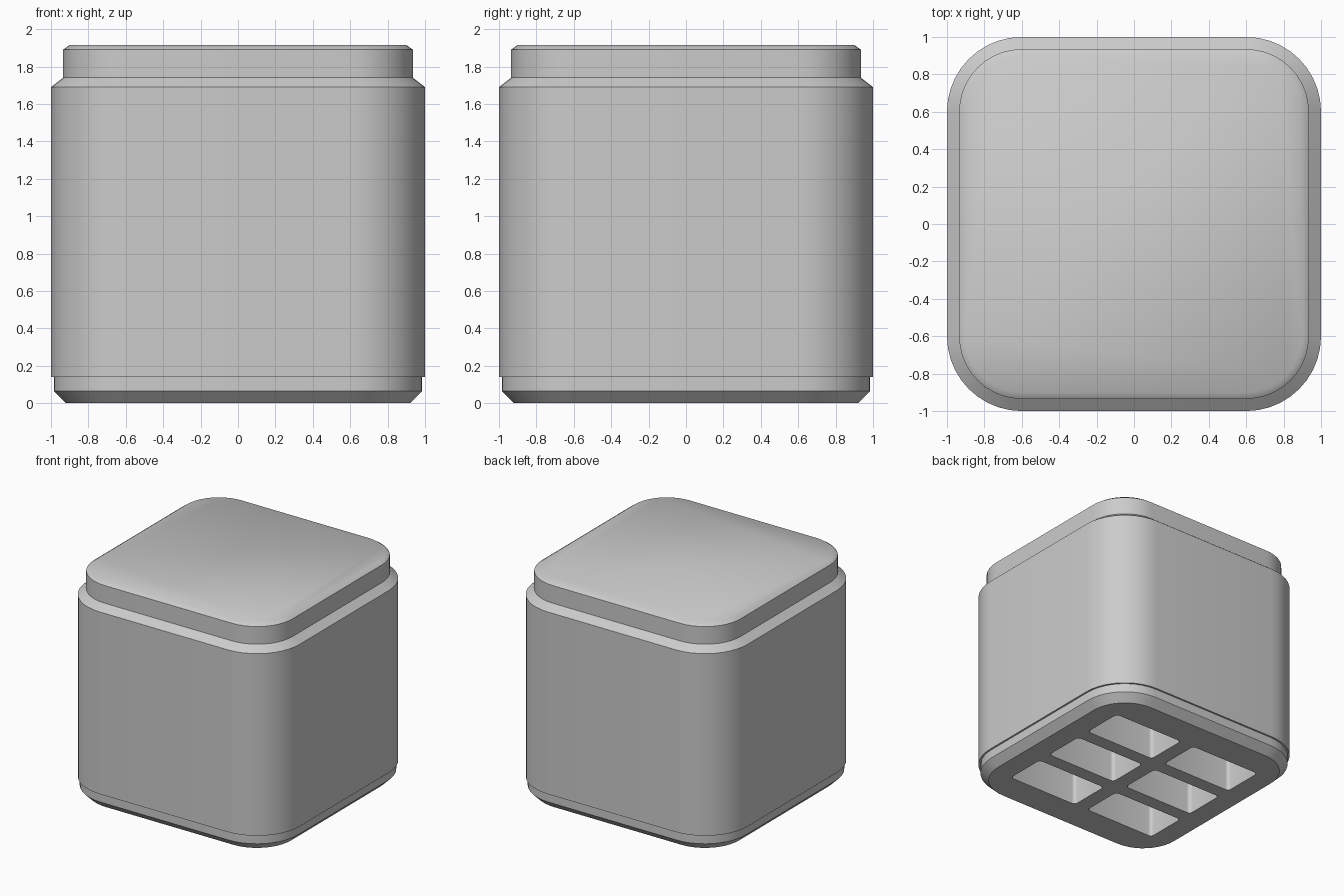
import bpy, bmesh
from math import cos, sin, pi, radians

if "Cube" in bpy.data.objects:
    bpy.data.objects.remove(bpy.data.objects["Cube"], do_unlink=True)

grey = bpy.data.materials.new("light grey")
grey.use_nodes = True
colour = (0.6, 0.6, 0.6, 1)
grey.diffuse_color = colour
grey.node_tree.nodes["Principled BSDF"].inputs["Base Color"].default_value = colour


def rounded_rect(half_x, half_y, radius, steps):
    """Outline of a rectangle with rounded corners, counter-clockwise."""
    points = []
    for corner, (sx, sy) in enumerate([(1, 1), (-1, 1), (-1, -1), (1, -1)]):
        for i in range(steps + 1):
            a = (corner + i / steps) * pi / 2
            points.append((sx * (half_x - radius) + radius * cos(a),
                           sy * (half_y - radius) + radius * sin(a)))
    return points


def loft(bm, sections):
    """Closed solid through a stack of (outline, height) sections."""
    rings = [[bm.verts.new((x, y, z)) for x, y in outline] for outline, z in sections]
    for low, high in zip(rings, rings[1:]):
        for i in range(len(low)):
            j = (i + 1) % len(low)
            bm.faces.new((low[i], low[j], high[j], high[i]))
    bm.faces.new(rings[0][::-1])
    bm.faces.new(rings[-1])


def make_object(name, bm):
    mesh = bpy.data.meshes.new(name)
    bm.to_mesh(mesh)
    bm.free()
    mesh.materials.append(grey)
    obj = bpy.data.objects.new(name, mesh)
    bpy.context.collection.objects.link(obj)
    return obj


# Canister: chamfered foot, straight body, sloped shoulder, neck and softened top
CORNER = 0.6  # all corner arcs share this centre
profile = [(0.92, 0), (0.985, 0.065), (0.985, 0.14), (1, 0.14), (1, 1.69),
           (0.935, 1.74), (0.935, 1.89), (0.9, 1.915)]
bm = bmesh.new()
loft(bm, [(rounded_rect(h, h, h - CORNER, 10), z) for h, z in profile])
canister = make_object("canister", bm)

# Six deep compartments opening through the underside, two by three
bm = bmesh.new()
for column in (-0.5, 0.5):
    for row in (-1, 0, 1):
        outline = [(x + column * 0.8, y + row * 0.48)
                   for x, y in rounded_rect(0.335, 0.18, 0.03, 4)]
        loft(bm, [(outline, -0.1), (outline, 1.4)])
cutter = make_object("compartment_cutter", bm)
cutter.hide_render = True

cut = canister.modifiers.new("compartments", 'BOOLEAN')
cut.operation = 'DIFFERENCE'
cut.solver = 'EXACT'
cut.object = cutter

bpy.ops.object.select_all(action='DESELECT')
bpy.context.view_layer.objects.active = canister
canister.select_set(True)
bpy.ops.object.modifier_apply(modifier=cut.name)
bpy.data.objects.remove(cutter, do_unlink=True)
bpy.ops.object.shade_smooth_by_angle(angle=radians(40))
